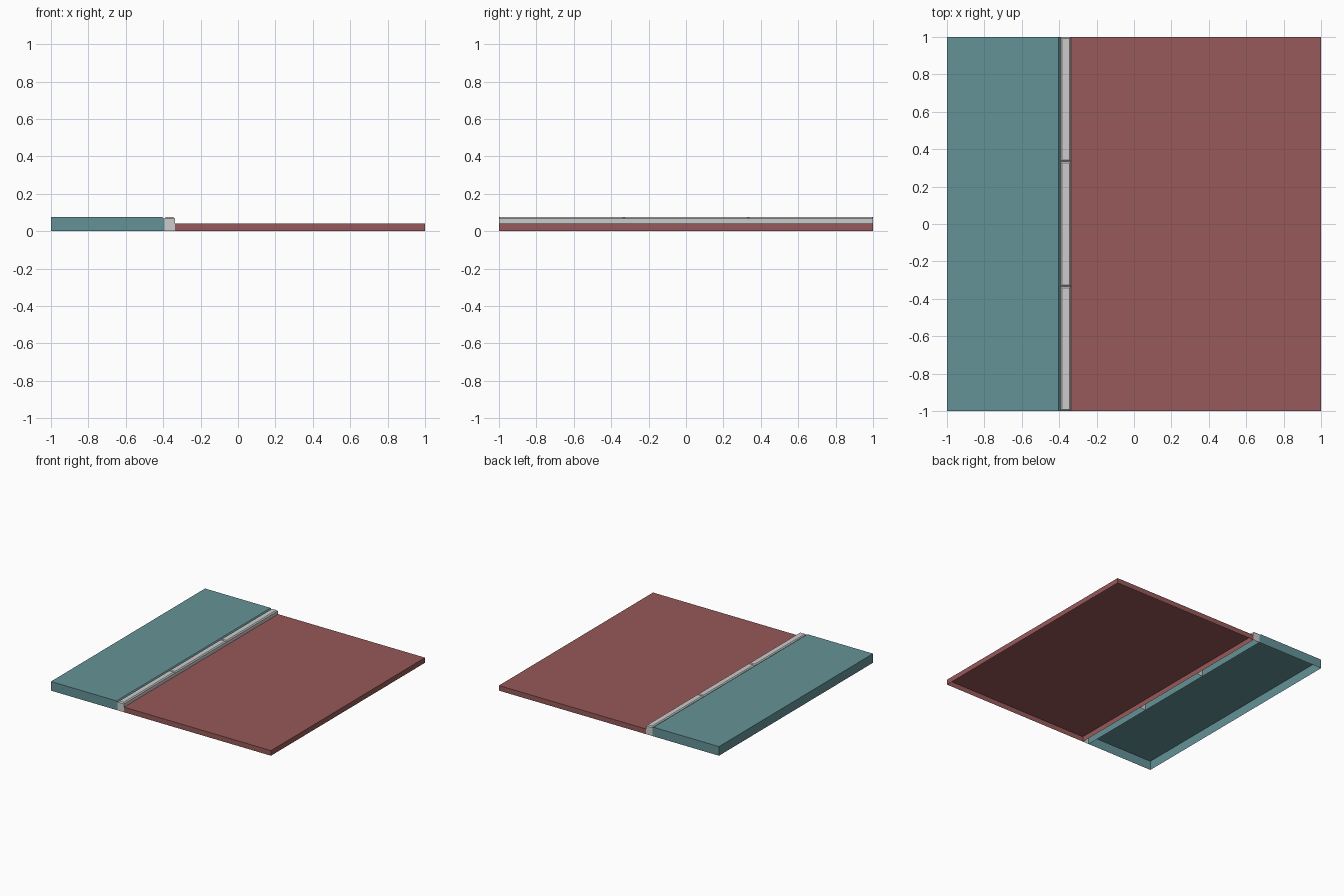
import bpy, bmesh

if "Cube" in bpy.data.objects:
    bpy.data.objects.remove(bpy.data.objects["Cube"])


def material(name, rgb):
    m = bpy.data.materials.new(name)
    m.diffuse_color = (*rgb, 1)
    m.use_nodes = True
    m.node_tree.nodes["Principled BSDF"].inputs["Base Color"].default_value = m.diffuse_color
    return m


def open_box(name, x, y, top, mat=None, bevel=0, pick=None, drop=None, cuts=()):
    """Box standing on z=0 with no bottom; bevels picked edges, drops picked faces."""
    bm = bmesh.new()
    bmesh.ops.create_cube(bm, size=1)
    for v in bm.verts:
        v.co = (x[v.co.x > 0], y[v.co.y > 0], top if v.co.z > 0 else 0)
    if bevel:
        edges = [e for e in bm.edges if pick(e)]
        bmesh.ops.bevel(bm, geom=edges, offset=bevel, segments=1, affect='EDGES')
    bm.normal_update()
    gone = [f for f in bm.faces if f.normal.z < -0.9 or (drop and drop(f))]
    bmesh.ops.delete(bm, geom=gone, context='FACES')
    # Panel seams across the slab
    for c in cuts:
        bmesh.ops.bisect_plane(bm, geom=bm.verts[:] + bm.edges[:] + bm.faces[:],
                               plane_co=(0, c, 0), plane_no=(0, 1, 0))
    me = bpy.data.meshes.new(name)
    bm.to_mesh(me)
    bm.free()
    if mat:
        me.materials.append(mat)
    ob = bpy.data.objects.new(name, me)
    bpy.context.collection.objects.link(ob)
    return ob


def on_top(e):
    return all(v.co.z > 0.01 for v in e.verts)


TOP, ROAD_TOP = 0.075, 0.042
KERB_L, KERB_R = -0.394, -0.337

# Road slab
open_box("road", (KERB_R + 0.001, 1), (-1, 1), ROAD_TOP,
         material("road_red", (0.31, 0.10, 0.10)), cuts=(-1 / 3, 1 / 3))

# Pavement slab, chamfered along the kerb
open_box("pavement", (-1, KERB_L), (-1, 1), TOP,
         material("pavement_teal", (0.13, 0.29, 0.31)), bevel=0.01,
         pick=lambda e: on_top(e) and all(v.co.x > -0.5 for v in e.verts),
         cuts=(1 / 3,))

# Three kerb stones with chamfered tops, open against the pavement
for i in range(3):
    y0 = -1 + i * 2 / 3
    open_box(f"kerb_stone_{i + 1}", (KERB_L, KERB_R), (y0, y0 + 2 / 3), TOP + 0.001,
             bevel=0.008, pick=on_top, drop=lambda f: f.normal.x < -0.9)
